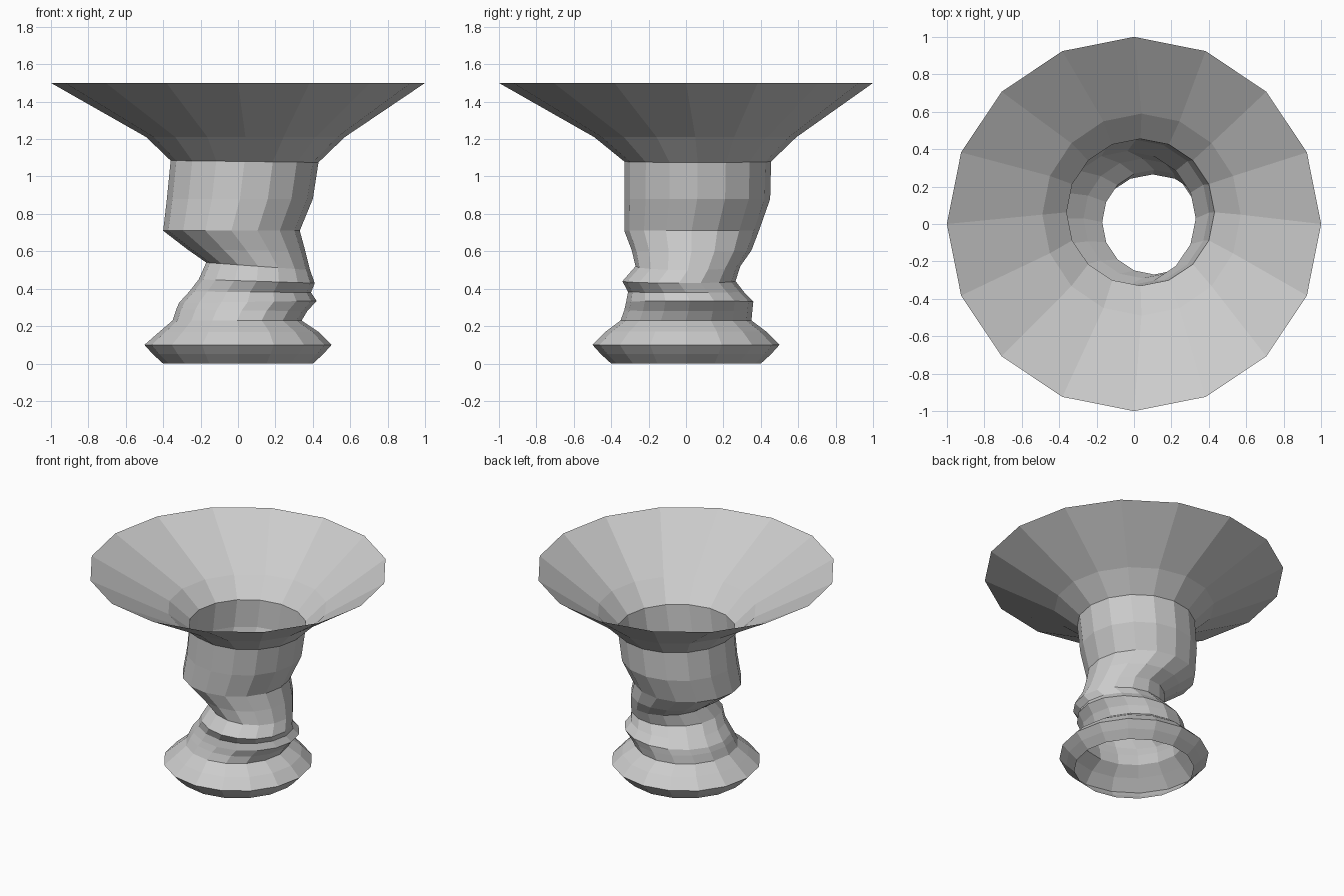
import bpy, bmesh
from math import cos, sin, pi

SIDES = 16

# Wobbly rings: x min, x max, y min, y max, z at left, z at right
RINGS = [
    (-0.40, 0.40, -0.40, 0.40, 0.00, 0.00),   # foot
    (-0.455, 0.455, -0.455, 0.455, 0.05, 0.05),
    (-0.50, 0.50, -0.50, 0.50, 0.10, 0.10),   # foot rim
    (-0.42, 0.43, -0.43, 0.43, 0.17, 0.17),
    (-0.35, 0.34, -0.35, 0.35, 0.23, 0.23),
    (-0.33, 0.37, -0.33, 0.355, 0.29, 0.28),
    (-0.315, 0.42, -0.32, 0.36, 0.325, 0.335),  # lower bead
    (-0.26, 0.39, -0.31, 0.31, 0.385, 0.38),
    (-0.21, 0.41, -0.34, 0.265, 0.45, 0.43),  # upper bead
    (-0.17, 0.385, -0.27, 0.29, 0.54, 0.50),  # neck
    (-0.27, 0.36, -0.29, 0.35, 0.61, 0.60),
    (-0.40, 0.33, -0.33, 0.39, 0.71, 0.71),   # bent shoulder
    (-0.38, 0.40, -0.33, 0.45, 0.88, 0.88),
    (-0.36, 0.43, -0.33, 0.455, 1.085, 1.075),
    (-0.49, 0.57, -0.49, 0.59, 1.21, 1.21),
    (-1.00, 1.00, -1.00, 1.00, 1.50, 1.50),   # flared bowl rim
]


def loft(name, rings):
    """Join successive elliptical, tilted rings into an open flat-faced tube."""
    bm = bmesh.new()
    loops = []
    for x0, x1, y0, y1, zl, zr in rings:
        loop = []
        for i in range(SIDES):
            a = 2 * pi * i / SIDES
            loop.append(bm.verts.new((
                (x0 + x1) / 2 + (x1 - x0) / 2 * cos(a),
                (y0 + y1) / 2 + (y1 - y0) / 2 * sin(a),
                (zl + zr) / 2 + (zr - zl) / 2 * cos(a))))
        loops.append(loop)
    for low, high in zip(loops, loops[1:]):
        for i in range(SIDES):
            j = (i + 1) % SIDES
            bm.faces.new((low[i], low[j], high[j], high[i]))
    mesh = bpy.data.meshes.new(name)
    bm.to_mesh(mesh)
    bm.free()
    obj = bpy.data.objects.new(name, mesh)
    bpy.context.collection.objects.link(obj)
    return obj


# Foot, twisted stem and flared bowl
loft("foot", RINGS[:5])
loft("bent_stem", RINGS[4:14])
loft("flared_bowl", RINGS[13:])
